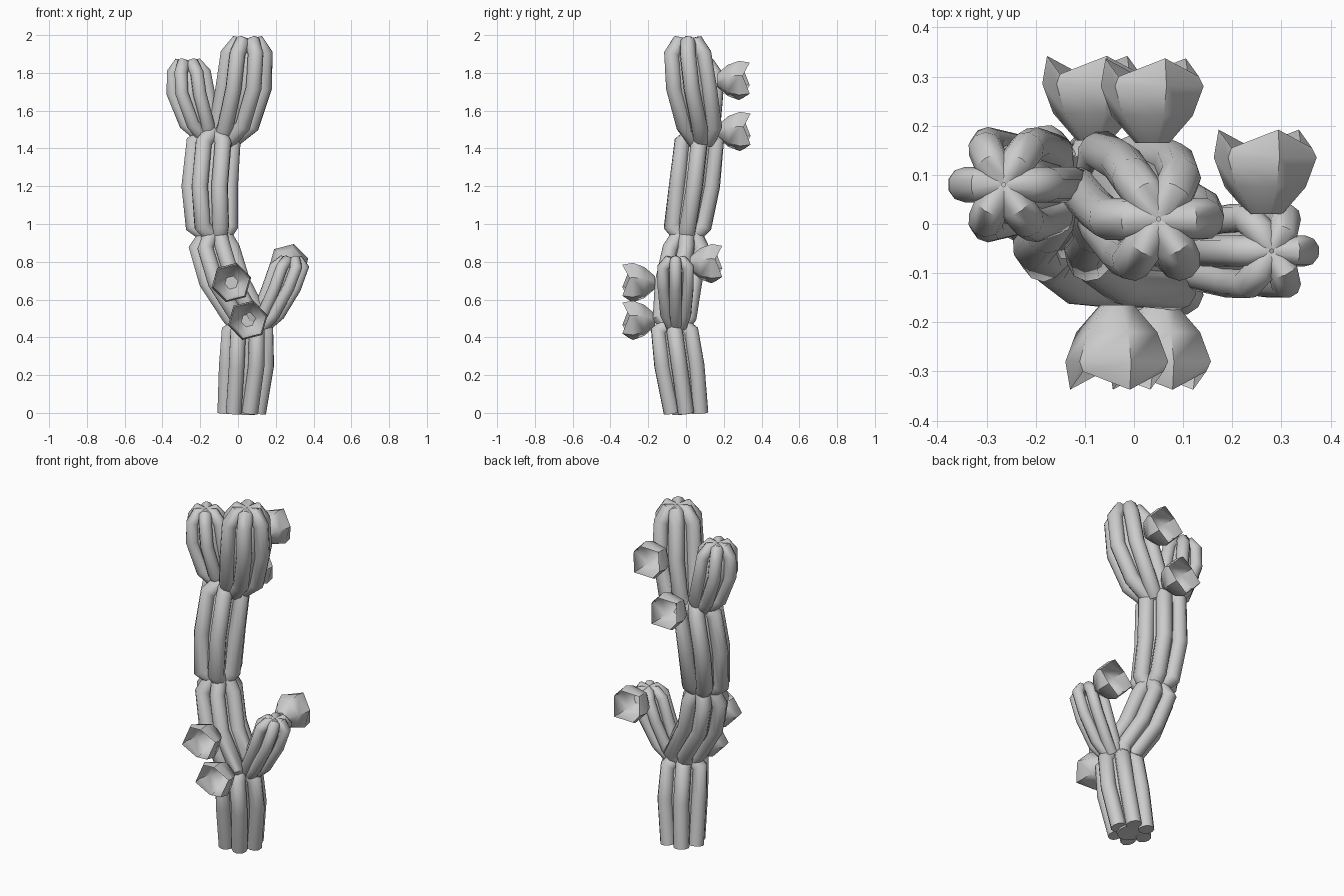
import bpy, bmesh
from math import cos, sin, pi
from mathutils import Vector

if "Cube" in bpy.data.objects:
    bpy.data.objects.remove(bpy.data.objects["Cube"])

RIBS = 6

def to_mesh(obj):
    bpy.ops.object.select_all(action='DESELECT')
    obj.select_set(True)
    bpy.context.view_layer.objects.active = obj
    if obj.type == 'CURVE':
        bpy.ops.object.convert(target='MESH')
    bpy.ops.object.shade_smooth_by_angle(angle=0.9)

def add_tube(curve, pts):
    sp = curve.splines.new('POLY')
    sp.points.add(len(pts) - 1)
    for p, (co, rad) in zip(sp.points, pts):
        p.co = (*co, 1)
        p.radius = rad

def segment(name, rings, thick, domed=False):
    """Ribbed stem: six round tubes following rings of (x, y, z, outer radius)."""
    cu = bpy.data.curves.new(name, 'CURVE')
    cu.dimensions = '3D'
    cu.bevel_depth = thick
    cu.bevel_resolution = 3
    cu.use_fill_caps = True
    for i in range(RIBS):
        d = Vector((cos(i * 2 * pi / RIBS), sin(i * 2 * pi / RIBS), 0))
        pts = [(Vector(r[:3]) + d * max(r[3] - thick, 0.01), 1) for r in rings]
        if domed:
            # rib bends inward to the crown
            pts.append((Vector(rings[-1][:3]) + d * 0.004, 0.6))
        add_tube(cu, pts)
    # core closing the valleys between the ribs
    add_tube(cu, [(Vector(r[:3]) - Vector((0, 0, 0.02 if domed and r is rings[-1] else 0)),
                   max(r[3] - thick, 0.03) * 0.88 / thick) for r in rings])
    ob = bpy.data.objects.new(name, cu)
    bpy.context.collection.objects.link(ob)
    to_mesh(ob)

# stacked trunk segments
segment("trunk_base", [(.02, 0, 0, .13), (.045, -.035, .25, .147), (.05, -.06, .43, .142),
                       (.05, -.06, .47, .08)], .043)
segment("trunk_lower", [(.04, -.06, .45, .08), (.04, -.06, .51, .13), (-.07, -.04, .69, .138),
                        (-.125, 0, .87, .138), (-.12, .005, .95, .085)], .043)
segment("trunk_middle", [(-.12, .005, .94, .085), (-.14, .01, .99, .142), (-.15, .045, 1.2, .15),
                         (-.13, .07, 1.43, .148), (-.12, .075, 1.48, .08)], .045)
segment("trunk_top", [(-.07, .08, 1.44, .08), (-.02, .07, 1.52, .135), (.03, .03, 1.72, .15),
                      (.045, .01, 1.9, .14), (.05, .01, 1.957, .10)], .043, True)
# side arms
segment("left_arm", [(-.17, .08, 1.46, .06), (-.2, .08, 1.53, .115), (-.25, .08, 1.69, .13),
                     (-.26, .08, 1.80, .12), (-.265, .08, 1.845, .085)], .036, True)
segment("right_arm", [(.12, -.05, .46, .06), (.16, -.055, .52, .09), (.23, -.055, .66, .105),
                      (.27, -.055, .77, .108), (.28, -.055, .803, .075)], .032, True)

def flower(name, x, y, z, side):
    """Open six-sided cup with a zigzag rim, facing along side * y."""
    bm = bmesh.new()
    loops = []
    for r, h in ((.036, 0), (.085, .055), (.108, .115), (.098, None)):
        loop = []
        for i in range(6):
            a = i * pi / 3 + 0.25
            d = h if h is not None else (.172 if i % 2 else .135)
            loop.append(bm.verts.new((x + r * cos(a), y + side * d, z + r * sin(a))))
        loops.append(loop)
    bm.faces.new(loops[0])
    for lo, hi in zip(loops, loops[1:]):
        for i in range(6):
            j = (i + 1) % 6
            bm.faces.new((lo[i], lo[j], hi[j], hi[i]))
    bmesh.ops.recalc_face_normals(bm, faces=bm.faces)
    me = bpy.data.meshes.new(name)
    bm.to_mesh(me)
    bm.free()
    ob = bpy.data.objects.new(name, me)
    bpy.context.collection.objects.link(ob)
    to_mesh(ob)

# flowers on the back and the front
for i, f in enumerate([(.037, .165, 1.76, 1), (-.082, .17, 1.49, 1), (.267, .02, .79, 1),
                       (-.035, -.165, .69, -1), (.052, -.165, .49, -1)]):
    flower(f"flower_{i + 1}", *f)
